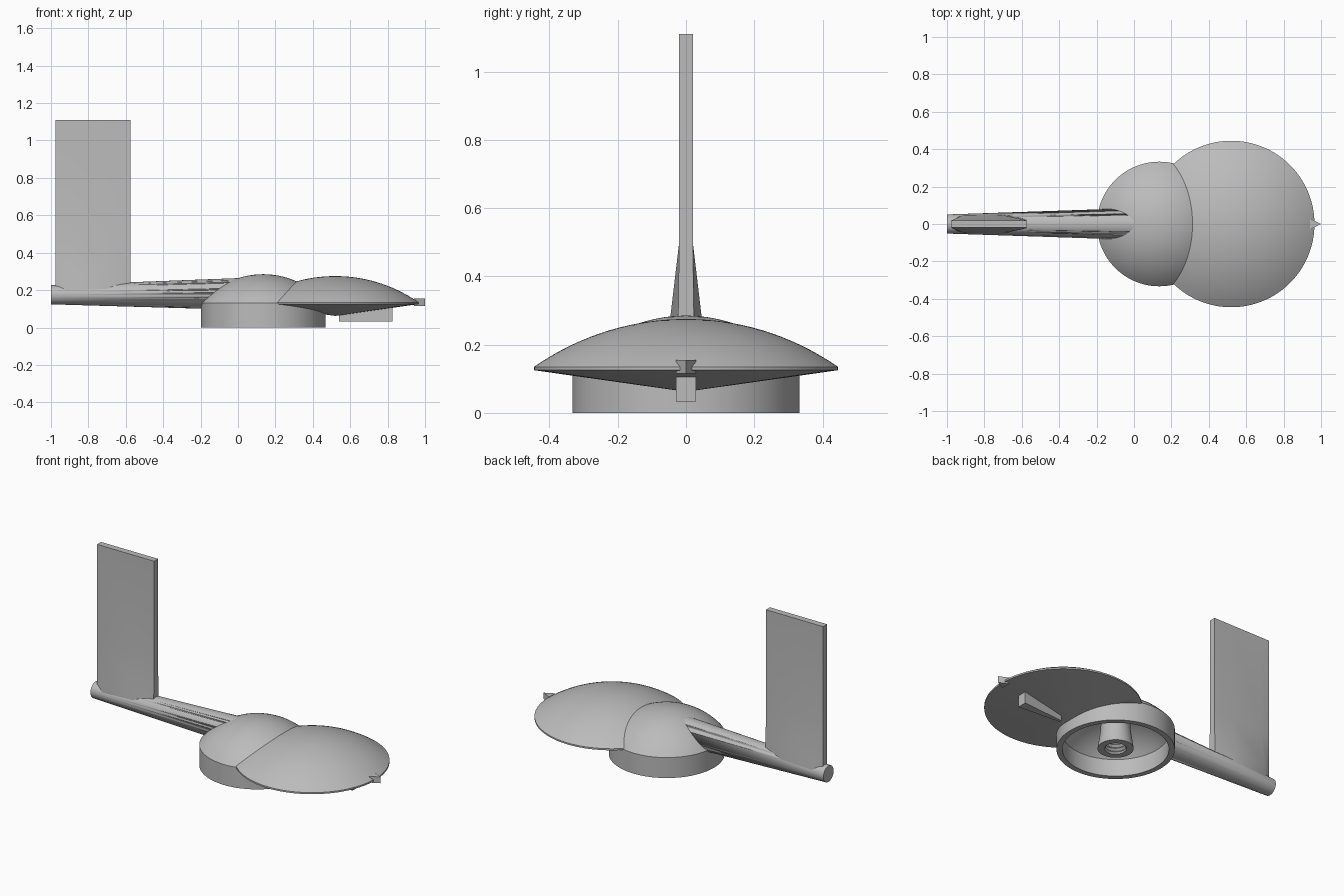
import bpy, bmesh, math
from math import sin, cos, pi, sqrt

cube = bpy.data.objects.get("Cube")
if cube:
    bpy.data.objects.remove(cube, do_unlink=True)

grey = bpy.data.materials.new("light grey")
grey.use_nodes = True
grey.diffuse_color = (0.5, 0.5, 0.5, 1)
grey.node_tree.nodes["Principled BSDF"].inputs["Base Color"].default_value = (0.5, 0.5, 0.5, 1)


def finish(name, bm, location=(0, 0, 0), smooth=True):
    bmesh.ops.remove_doubles(bm, verts=bm.verts, dist=1e-5)
    bmesh.ops.recalc_face_normals(bm, faces=bm.faces)
    mesh = bpy.data.meshes.new(name)
    bm.to_mesh(mesh)
    bm.free()
    mesh.materials.append(grey)
    ob = bpy.data.objects.new(name, mesh)
    ob.location = location
    bpy.context.collection.objects.link(ob)
    if smooth:
        activate(ob)
        bpy.ops.object.shade_smooth_by_angle(angle=math.radians(30))
    return ob


def activate(ob):
    bpy.ops.object.select_all(action='DESELECT')
    ob.select_set(True)
    bpy.context.view_layer.objects.active = ob


def loft(name, rings, smooth=True, location=(0, 0, 0), closed=False):
    """Skin a stack of equal-length rings, capping the ends unless it closes on itself."""
    bm = bmesh.new()
    loops = [[bm.verts.new(p) for p in ring] for ring in rings]
    n = len(loops[0])
    pairs = list(zip(loops, loops[1:])) + ([(loops[-1], loops[0])] if closed else [])
    for a, b in pairs:
        for i in range(n):
            j = (i + 1) % n
            bm.faces.new((a[i], a[j], b[j], b[i]))
    if not closed:
        bm.faces.new(loops[0])
        bm.faces.new(loops[-1])
    return finish(name, bm, location, smooth)


def lathe(name, profile, x, sides=96, closed=False):
    rings = [[(max(r, 1e-4) * cos(2 * pi * i / sides), max(r, 1e-4) * sin(2 * pi * i / sides), z)
              for i in range(sides)] for r, z in profile]
    return loft(name, rings, True, (x, 0, 0), closed)


def cap(radius, z_rim, z_top, steps=16):
    """Profile of a spherical cap from its rim up to its top."""
    h = z_top - z_rim
    R = (radius ** 2 + h ** 2) / (2 * h)
    rs = [radius * (1 - i / steps) for i in range(steps + 1)]
    return [(r, z_top - R + sqrt(R * R - r * r)) for r in rs]


def prism(name, outline, z0, z1):
    return loft(name, [[(x, y, z) for x, y in outline] for z in (z0, z1)], False)


HUB_X, DISC_X = 0.135, 0.52

# Hollow domed cup: outer skin, then the inside of the shell
outer = [(0.333, 0)] + cap(0.333, 0.13, 0.285)
inner = [(0.30, 0)] + cap(0.30, 0.107, 0.245)
lathe("domed_cup", outer + inner[::-1], HUB_X, closed=True)

# Tapered socket with a threaded bore
thread = [(0.055 + 0.012 * (i % 2), 0.015 + 0.012 * i) for i in range(9)]
lathe("threaded_socket", [(0.08, 0.255), (0.085, 0.12), (0.102, 0.005), (0.062, 0.005)]
      + thread + [(0, 0.12)], HUB_X, 48)

# Lens-shaped disc: shallow cone below, dome above
disc = lathe("lens_disc", [(0, 0.062), (0.445, 0.125)] + cap(0.445, 0.135, 0.275), DISC_X, 128)

# Tapered tail boom
sides = 48
boom = loft("tail_boom", [[(x, r * cos(2 * pi * i / sides), z + r * sin(2 * pi * i / sides))
                           for i in range(sides)]
                          for x, r, z in ((-1, 0.051, 0.175), (0.1, 0.088, 0.18))])

# Clear the cup's hollow of the disc and the boom
cutter = lathe("hollow_cutter", [(0.315, -0.1)] + cap(0.315, 0.115, 0.262), HUB_X, 64)
cutter.hide_render = True
for ob in (disc, boom):
    mod = ob.modifiers.new("hollow", 'BOOLEAN')
    mod.operation, mod.solver, mod.object = 'DIFFERENCE', 'EXACT', cutter
    activate(ob)
    bpy.ops.object.modifier_move_to_index(modifier=mod.name, index=0)
    bpy.ops.object.modifier_apply(modifier=mod.name)
bpy.data.objects.remove(cutter, do_unlink=True)

# Tail fin: flat plate flaring out into a faceted root on the boom
stations = [(-0.975, 0.0), (-0.92, 0.03), (-0.70, 0.034), (-0.575, 0.004)]


def fin_ring(z, flare):
    half = [(x, 0.02 + flare * w) for x, w in stations]
    return [(x, y, z) for x, y in half] + [(x, -y, z) for x, y in half[::-1]]


loft("tail_fin", [fin_ring(0.19, 1), fin_ring(0.27, 0.8), fin_ring(0.5, 0), fin_ring(1.11, 0)])

# Nose pointer and the wedge keel under the disc
prism("nose_pointer", [(0.94, -0.03), (1.0, 0), (0.94, 0.03)], 0.115, 0.155)
prism("wedge_keel", [(0.54, -0.008), (0.825, -0.03), (0.825, 0.03), (0.54, 0.008)], 0.033, 0.115)
